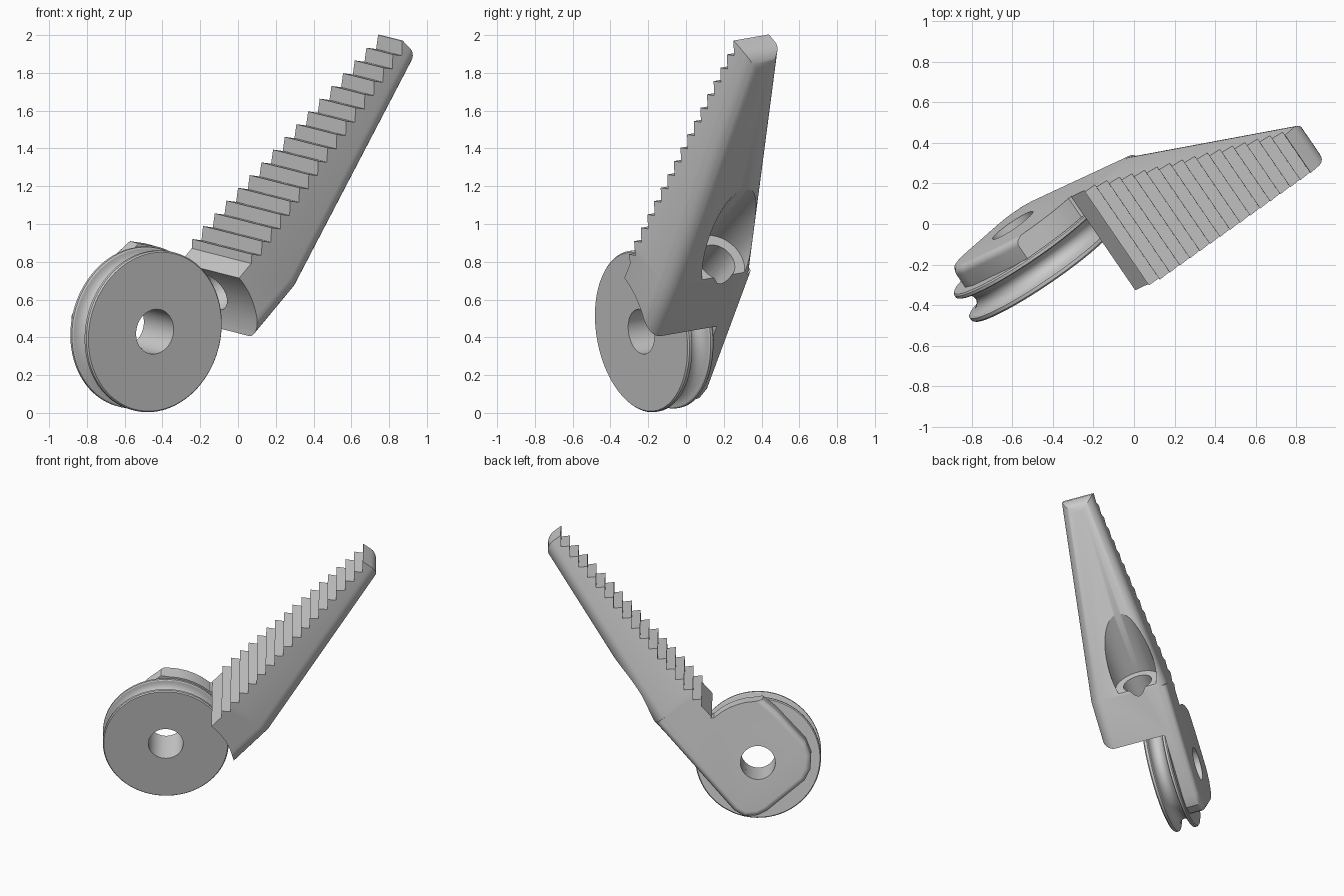
import bpy, bmesh
from math import sin, cos, pi, radians, hypot, atan2
from mathutils import Vector, Matrix

if "Cube" in bpy.data.objects:
    bpy.data.objects.remove(bpy.data.objects["Cube"])

# Local frame: u along the toothed arm, v along the wheel axle, w through the arm thickness
L = Vector((0.595, 0.276, 0.753)).normalized()
A = Vector((0.56, -0.815, -0.14))
D = L.cross(A).normalized()
A = D.cross(L)
FRAME = Matrix.Translation((-0.44, -0.237, 0.43)) @ Matrix((L, A, D)).transposed().to_4x4()


def make_object(name, bm):
    bmesh.ops.recalc_face_normals(bm, faces=bm.faces)
    mesh = bpy.data.meshes.new(name)
    bm.to_mesh(mesh)
    bm.free()
    ob = bpy.data.objects.new(name, mesh)
    bpy.context.collection.objects.link(ob)
    ob.matrix_world = FRAME
    return ob


def prism(profile, front, back):
    """Extrude a (u, w) profile between v = front(u) and v = back(u)."""
    bm = bmesh.new()
    f = [bm.verts.new((u, front(u), w)) for u, w in profile]
    b = [bm.verts.new((u, back(u), w)) for u, w in profile]
    bm.faces.new(f)
    bm.faces.new(b[::-1])
    n = len(profile)
    for i in range(n):
        j = (i + 1) % n
        bm.faces.new((f[i], b[i], b[j], f[j]))
    bmesh.ops.recalc_face_normals(bm, faces=bm.faces)
    return bm, f, b


def bevel(bm, edges, size):
    bmesh.ops.bevel(bm, geom=edges, offset=size, offset_type='OFFSET', segments=8,
                    profile=0.5, affect='EDGES', clamp_overlap=True)


def cylinder(name, start, end, radius):
    start, end = Vector(start), Vector(end)
    rot = (end - start).to_track_quat('Z', 'Y').to_matrix().to_4x4()
    bm = bmesh.new()
    bmesh.ops.create_cone(bm, cap_ends=True, segments=64, radius1=radius, radius2=radius,
                          depth=(end - start).length,
                          matrix=Matrix.Translation((start + end) / 2) @ rot)
    ob = make_object(name, bm)
    ob.hide_render = True
    return ob


def combine(target, other, operation):
    mod = target.modifiers.new(operation, 'BOOLEAN')
    mod.object, mod.operation, mod.solver = other, operation, 'EXACT'
    bpy.context.view_layer.objects.active = target
    bpy.ops.object.modifier_apply(modifier=mod.name)
    bpy.data.objects.remove(other)


def smooth(ob):
    bpy.ops.object.select_all(action='DESELECT')
    ob.select_set(True)
    bpy.context.view_layer.objects.active = ob
    bpy.ops.object.shade_smooth_by_angle(angle=radians(28))


# Tooth and wheel-clearance profile of the arm, cut oversize at the back
SIDE, HEEL, KNEE, TIP = 0.282, (0.309, 0.355), (0.67, 0.365), (2.085, 0.168)
TEETH = 17
PITCH = 1.478 / (TEETH - 1)
profile = [(2.2, 0.016)]
for i in reversed(range(TEETH)):
    u, drop = 0.597 + PITCH * i, 0.016 * i / (TEETH - 1)
    if i < TEETH - 1:
        profile.append((u + 0.034, 0.05 + drop))
    profile.append((u, drop))
profile += [(0.56, 0.033), (0.455, 0.03)]
a0, a1 = atan2(0.03, 0.455), atan2(HEEL[1], HEEL[0])
r0, r1 = hypot(0.455, 0.03), hypot(*HEEL)
for k in range(1, 13):
    a, r = a0 + (a1 - a0) * k / 12, r0 + (r1 - r0) * k / 12
    profile.append((r * cos(a), r * sin(a)))
profile += [(0.27, 0.5), (2.2, 0.5)]
arm = make_object("toothed_arm", prism(profile, lambda u: 0.4, lambda u: -0.4)[0])


# Tapered envelope with rounded back edges, intersected with the profile
def half(u):
    return SIDE - max(0, u - KNEE[0]) * (SIDE - 0.113) / (TIP[0] - KNEE[0])


shell = [(0.1, 0.350), KNEE, TIP, (2.072, -0.15), (KNEE[0], -0.15), (0.1, -0.15)]
bm, f, b = prism(shell, half, lambda u: -half(u))
for ring in (f, b):
    bmesh.ops.connect_verts(bm, verts=[ring[1], ring[4]])
pairs = [(r[i], r[i + 1]) for r in (f, b) for i in (0, 1)] + [(f[2], b[2])]
bevel(bm, [bm.edges.get(p) for p in pairs], 0.085)
combine(arm, make_object("arm_envelope", bm), 'INTERSECT')

# Wheel cheek plate, flush with the arm's side
outline = [(0.66, 0.354), (-0.16, 0.351), (-0.24, 0.325), (-0.295, 0.25), (-0.31, 0.18),
           (-0.31, -0.16), (-0.275, -0.24), (-0.20, -0.31), (-0.10, -0.345), (0.20, -0.335),
           (0.32, -0.315)]
outline += [(0.44 * cos(a), 0.44 * sin(a)) for a in [radians(d) for d in (-38, -30, -22, -14, -6, 3)]]
outline += [(0.52, 0.12), (0.66, 0.2)]
bm, f, b = prism(outline, lambda u: -0.168, lambda u: -SIDE)
bevel(bm, [bm.edges.get((b[i], b[i + 1])) for i in range(10)], 0.07)
combine(arm, make_object("cheek_plate", bm), 'UNION')

# Axle hole, screw channel and smaller screw hole
HOLE = 0.12
combine(arm, cylinder("axle_cutter", (0, -0.6, 0), (0, 0, 0), HOLE), 'DIFFERENCE')
axis = Vector((cos(radians(19)), 0, sin(radians(19))))
mouth = Vector((0.42, -0.075, 0.18))
combine(arm, cylinder("channel_cutter", mouth + axis * 0.31, mouth + axis * 1.4, 0.163), 'DIFFERENCE')
combine(arm, cylinder("screw_cutter", mouth - axis * 0.15, mouth + axis * 0.5, 0.105), 'DIFFERENCE')
smooth(arm)

# Grooved wheel, turned around the axle
section = [(HOLE, 0), (0.425, 0), (0.432, -0.008), (0.432, -0.025)]
section += [(0.425 - 0.07 * sin(pi * k / 12), -0.085 + 0.055 * cos(pi * k / 12)) for k in range(13)]
section += [(0.432, -0.145), (0.432, -0.16), (0.425, -0.168), (HOLE, -0.168)]
bm = bmesh.new()
STEPS = 96
rings = [[bm.verts.new((r * cos(2 * pi * s / STEPS), v, r * sin(2 * pi * s / STEPS))) for r, v in section]
         for s in range(STEPS)]
for s in range(STEPS):
    p, q = rings[s], rings[(s + 1) % STEPS]
    for i in range(len(section)):
        j = (i + 1) % len(section)
        bm.faces.new((p[i], p[j], q[j], q[i]))
smooth(make_object("grooved_wheel", bm))
